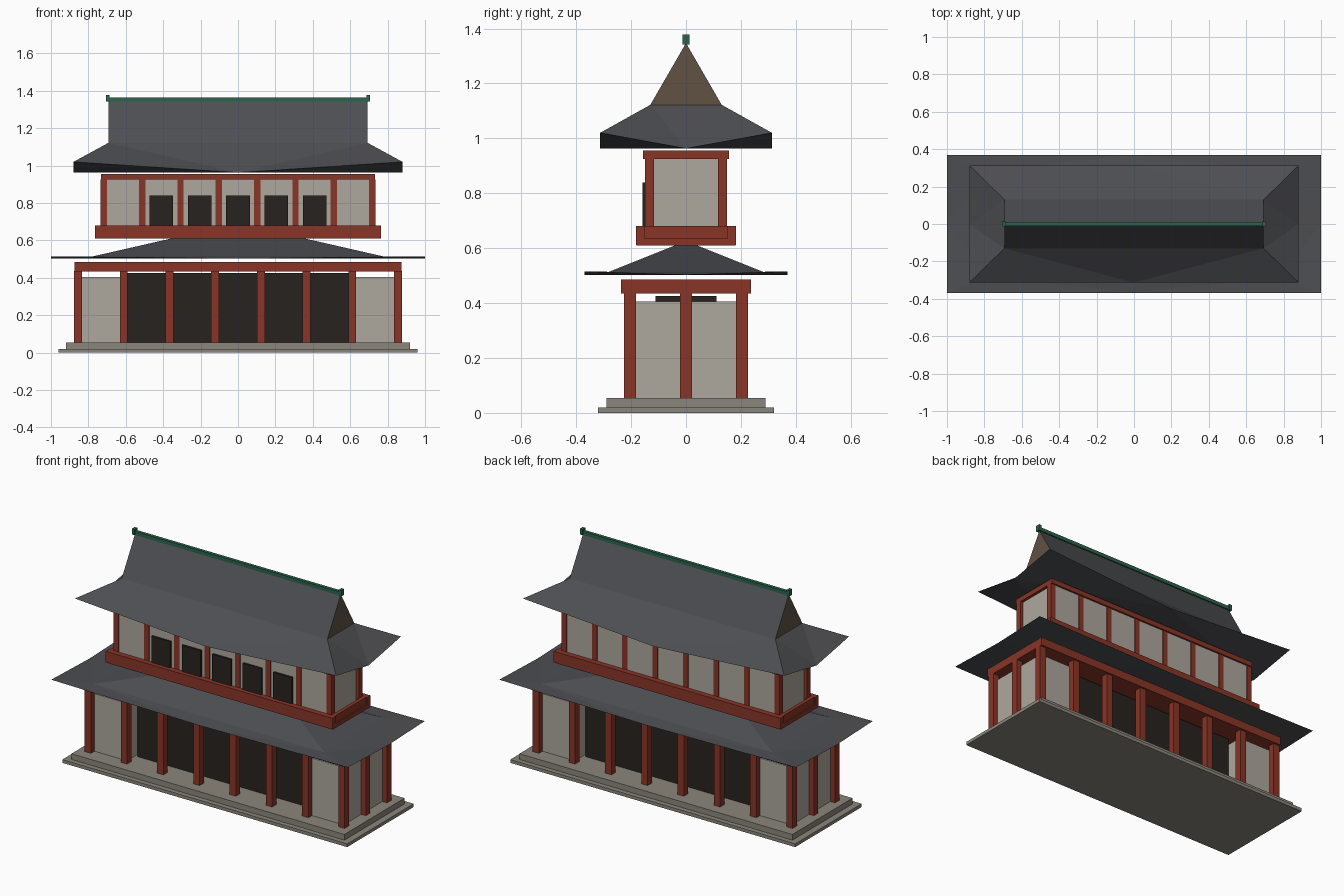
import bpy, bmesh

if "Cube" in bpy.data.objects:
    bpy.data.objects.remove(bpy.data.objects["Cube"])


def material(name, rgb):
    m = bpy.data.materials.new(name)
    m.diffuse_color = (*rgb, 1)
    m.use_nodes = True
    m.node_tree.nodes["Principled BSDF"].inputs["Base Color"].default_value = m.diffuse_color
    return m


RED = material("red_paint", (0.25, 0.035, 0.02))
WALL = material("plaster", (0.42, 0.39, 0.34))
DARK = material("dark_wood", (0.02, 0.016, 0.013))
STONE = material("stone", (0.26, 0.24, 0.2))
TILE = material("roof_tile", (0.075, 0.077, 0.085))
GREEN = material("green_ridge", (0.025, 0.13, 0.07))
BROWN = material("gable_wood", (0.12, 0.085, 0.06))


def finish(name, bm, mat):
    bmesh.ops.recalc_face_normals(bm, faces=bm.faces)
    me = bpy.data.meshes.new(name)
    bm.to_mesh(me)
    bm.free()
    me.materials.append(mat)
    ob = bpy.data.objects.new(name, me)
    bpy.context.collection.objects.link(ob)
    return ob


def box(name, x, y, z, mat):
    """Box from (min, max) ranges on each axis."""
    bm = bmesh.new()
    bmesh.ops.create_cube(bm, size=1)
    for v in bm.verts:
        for i, (lo, hi) in enumerate((x, y, z)):
            v.co[i] = lo if v.co[i] < 0 else hi
    return finish(name, bm, mat)


def block(name, hx, hy, z0, z1, mat):
    return box(name, (-hx, hx), (-hy, hy), (z0, z1), mat)


def post(name, x, y, w, z0, z1):
    h = w / 2
    box(name, (x - h, x + h), (y - h, y + h), (z0, z1), RED)


def hip_roof(name, hx, hy, z_mid, z_corner, rings, ridge=None):
    """Eave with raised corners, rectangular rings above, optional (half length, z) ridge."""
    bm = bmesh.new()
    signs = [(-1, -1), (1, -1), (1, 1), (-1, 1)]
    corner = [bm.verts.new((sx * hx, sy * hy, z_corner)) for sx, sy in signs]
    mid = [bm.verts.new((x, y, z_mid)) for x, y in
           ((0, -hy), (hx, 0), (0, hy), (-hx, 0))]
    levels = [[bm.verts.new((sx * a, sy * b, z)) for sx, sy in signs]
              for a, b, z in rings]
    r = levels[0]
    for i in range(4):
        j = (i + 1) % 4
        bm.faces.new((corner[i], mid[i], r[i]))
        bm.faces.new((mid[i], r[j], r[i]))
        bm.faces.new((mid[i], corner[j], r[j]))
        bm.faces.new((corner[i], mid[i - 1], mid[i]))
    bm.faces.new(mid)
    for lo, hi in zip(levels, levels[1:]):
        for i in range(4):
            j = (i + 1) % 4
            bm.faces.new((lo[i], lo[j], hi[j], hi[i]))
    t = levels[-1]
    if ridge:
        a, b = [bm.verts.new((s * ridge[0], 0, ridge[1])) for s in (-1, 1)]
        bm.faces.new((t[0], t[1], b, a))
        bm.faces.new((t[2], t[3], a, b))
        bm.faces.new((t[3], t[0], a))
        bm.faces.new((t[1], t[2], b))
    else:
        bm.faces.new(t)
    ob = finish(name, bm, TILE)
    if ridge:  # brown gable ends
        ob.data.materials.append(BROWN)
        for p in ob.data.polygons:
            if abs(p.normal.x) > 0.99:
                p.material_index = 1


# Stone platform
block("platform_step", 0.96, 0.32, 0, 0.02, STONE)
block("platform", 0.92, 0.29, 0.02, 0.055, STONE)

# Lower storey
for i in range(8):
    x = -0.855 + i * 1.71 / 7
    for y in (-0.204, 0.204):
        post("lower_column", x, y, 0.042, 0.055, 0.436)
for s in (-1, 1):
    post("side_column", s * 0.855, 0, 0.042, 0.055, 0.436)
    box("end_wall", sorted((s * 0.615, s * 0.845)), (-0.19, 0.19), (0.055, 0.405), WALL)
block("inner_hall", 0.6, 0.112, 0.055, 0.425, DARK)
block("lower_beam", 0.875, 0.236, 0.435, 0.485, RED)

# Lower roof
hip_roof("lower_roof", 1.0, 0.37, 0.503, 0.515,
         [(0.78, 0.28, 0.514), (0.35, 0.035, 0.612)])

# Balcony with rails
block("balcony_floor", 0.765, 0.18, 0.61, 0.635, RED)
for s in (-1, 1):
    box("balcony_long_rail", (-0.765, 0.765), sorted((s * 0.15, s * 0.183)), (0.612, 0.68), RED)
    box("balcony_end_rail", sorted((s * 0.735, s * 0.758)), (-0.15, 0.15), (0.63, 0.68), RED)

# Upper storey
block("upper_wall", 0.715, 0.146, 0.635, 0.93, WALL)
for i in range(8):
    x = -0.718 + i * 1.436 / 7
    for y in (-0.133, 0.133):
        post("upper_column", x, y, 0.034, 0.635, 0.926)
for i in range(5):
    x = (i - 2) * 0.205
    box("window", (x - 0.063, x + 0.063), (-0.158, -0.14), (0.675, 0.84), DARK)
block("upper_beam", 0.732, 0.157, 0.925, 0.955, RED)

# Upper roof with ridge
hip_roof("upper_roof", 0.88, 0.313, 0.963, 1.02, [(0.693, 0.13, 1.122)], (0.693, 1.347))
block("ridge", 0.693, 0.01, 1.343, 1.365, GREEN)
for s in (-1, 1):
    box("ridge_end", (s * 0.697 - 0.009, s * 0.697 + 0.009), (-0.013, 0.013), (1.342, 1.378), GREEN)
